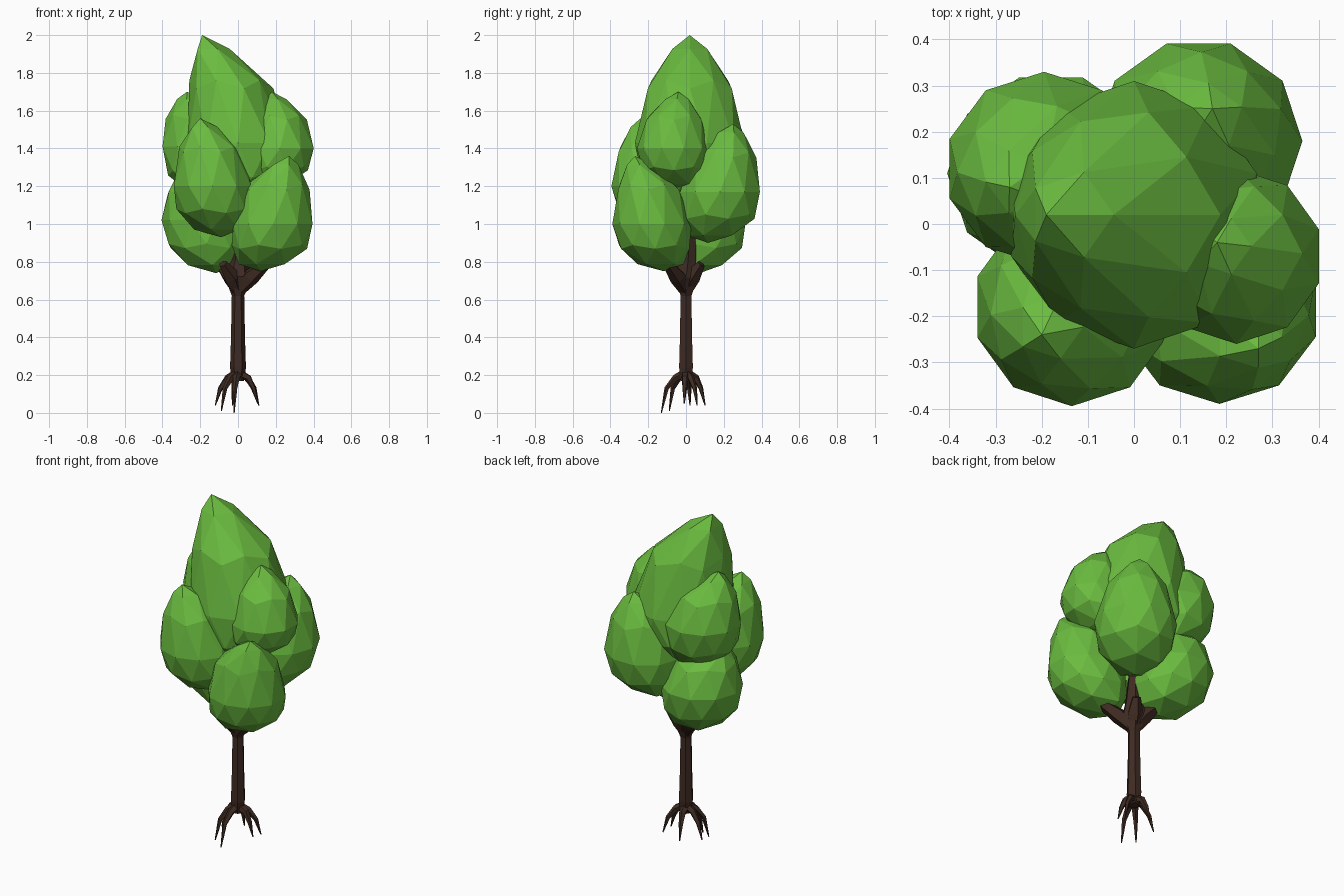
import bpy, bmesh, math
from mathutils import Vector, Matrix

cube = bpy.data.objects.get("Cube")
if cube:
    bpy.data.objects.remove(cube, do_unlink=True)


def material(name, rgb):
    mat = bpy.data.materials.new(name)
    mat.use_nodes = True
    mat.diffuse_color = (*rgb, 1)
    mat.node_tree.nodes["Principled BSDF"].inputs["Base Color"].default_value = (*rgb, 1)
    return mat


leaf = material("leaf green", (0.145, 0.5, 0.05))
bark = material("bark brown", (0.05, 0.024, 0.016))


def finish(name, bm, mat):
    bmesh.ops.recalc_face_normals(bm, faces=bm.faces[:])
    mesh = bpy.data.meshes.new(name)
    bm.to_mesh(mesh)
    bm.free()
    mesh.materials.append(mat)
    obj = bpy.data.objects.new(name, mesh)
    bpy.context.collection.objects.link(obj)
    return obj


def leaf_clump(name, centre, radii, bottom, tip, turn):
    """Faceted egg leaning to its tip above and towards the trunk below."""
    bm = bmesh.new()
    bmesh.ops.create_icosphere(bm, subdivisions=2, radius=1,
                               matrix=Matrix.Rotation(math.radians(turn), 4, "Z"))
    cx, cy, cz = centre
    for v in bm.verts:
        up, down = max(v.co.z, 0), max(-v.co.z, 0)
        width = 1 - 0.5 * up * up + 0.22 * down * down
        lean = up * up
        inward = 1 - 0.35 * down * down
        x = cx * inward + v.co.x * radii[0] * width + (tip[0] - cx) * lean
        y = cy * inward + v.co.y * radii[1] * width + (tip[1] - cy) * lean
        z = cz + up ** 0.85 * (tip[2] - cz) - down * (cz - bottom)
        v.co = (x, y, z)
    return finish(name, bm, leaf)


def limb(name, path, radii, sides=6):
    """Tapered tube along a path."""
    bm = bmesh.new()
    points = [Vector(p) for p in path]
    rings = []
    for i, p in enumerate(points):
        along = points[min(i + 1, len(points) - 1)] - points[max(i - 1, 0)]
        turn = Vector((0, 0, 1)).rotation_difference(along.normalized())
        ring = []
        for k in range(sides):
            a = math.tau * k / sides
            offset = Vector((math.cos(a), math.sin(a), 0)) * radii[i]
            ring.append(bm.verts.new(p + turn @ offset))
        rings.append(ring)
    for low, high in zip(rings, rings[1:]):
        for k in range(sides):
            n = (k + 1) % sides
            bm.faces.new((low[k], low[n], high[n], high[k]))
    bm.faces.new(rings[0][::-1])
    bm.faces.new(rings[-1])
    return finish(name, bm, bark)


# Crown
leaf_clump("crown_top", (0, 0.02, 1.43), (0.28, 0.29), 1.08, (-0.19, 0.02, 2.0), 0)
leaf_clump("crown_front_right", (-0.135, -0.18, 1.2), (0.215, 0.215), 0.93, (-0.2, -0.24, 1.56), 0)
leaf_clump("crown_front_left", (0.185, -0.18, 1.0), (0.22, 0.21), 0.75, (0.27, -0.27, 1.36), 0)
leaf_clump("crown_upper_left", (0.222, -0.07, 1.4), (0.188, 0.19), 1.18, (0.18, -0.04, 1.7), 0)
leaf_clump("crown_back_left", (0.14, 0.18, 1.17), (0.225, 0.222), 0.9, (0.17, 0.25, 1.53), 18)
leaf_clump("crown_upper_right", (-0.195, 0.12, 1.41), (0.215, 0.21), 1.12, (-0.27, 0.08, 1.7), 36)
leaf_clump("crown_lower_right", (-0.18, 0.11, 1.02), (0.225, 0.218), 0.74, (-0.28, 0.08, 1.29), 18)

# Trunk, flaring at the fork and carrying on into the crown
limb("trunk",
     [(0, 0, 0.17), (0, 0, 0.24), (0, 0, 0.4), (0, 0, 0.62), (0, 0, 0.72),
      (0.01, 0.01, 0.8), (0.02, 0.03, 1.05)],
     [0.032, 0.042, 0.037, 0.033, 0.072, 0.05, 0.025])

# Stubby branches spreading from the fork
branch_ends = [(0.17, -0.11, 0.81), (-0.08, -0.09, 0.79),
               (-0.1, 0.08, 0.79), (0.05, 0.08, 0.79)]
for i, (x, y, z) in enumerate(branch_ends):
    limb(f"branch_{i + 1}",
         [(0, 0, 0.64), (x * 0.4, y * 0.4, 0.72), (x, y, z)],
         [0.03, 0.046, 0.024], 5)

# Roots arching down to the ground
root_shapes = [(28, 0.125, 0.04), (355, 0.105, 0.05), (106, 0.105, 0.04),
               (170, 0.122, 0.04), (225, 0.125, 0.01), (261, 0.132, 0)]
for i, (angle, reach, foot) in enumerate(root_shapes):
    c, s = math.cos(math.radians(angle)), math.sin(math.radians(angle))
    steps = [(0.01, 0.205), (0.055, 0.185), (reach * 0.78, 0.13), (reach, foot)]
    limb(f"root_{i + 1}", [(r * c, r * s, z) for r, z in steps],
         [0.026, 0.019, 0.013, 0.003], 5)
